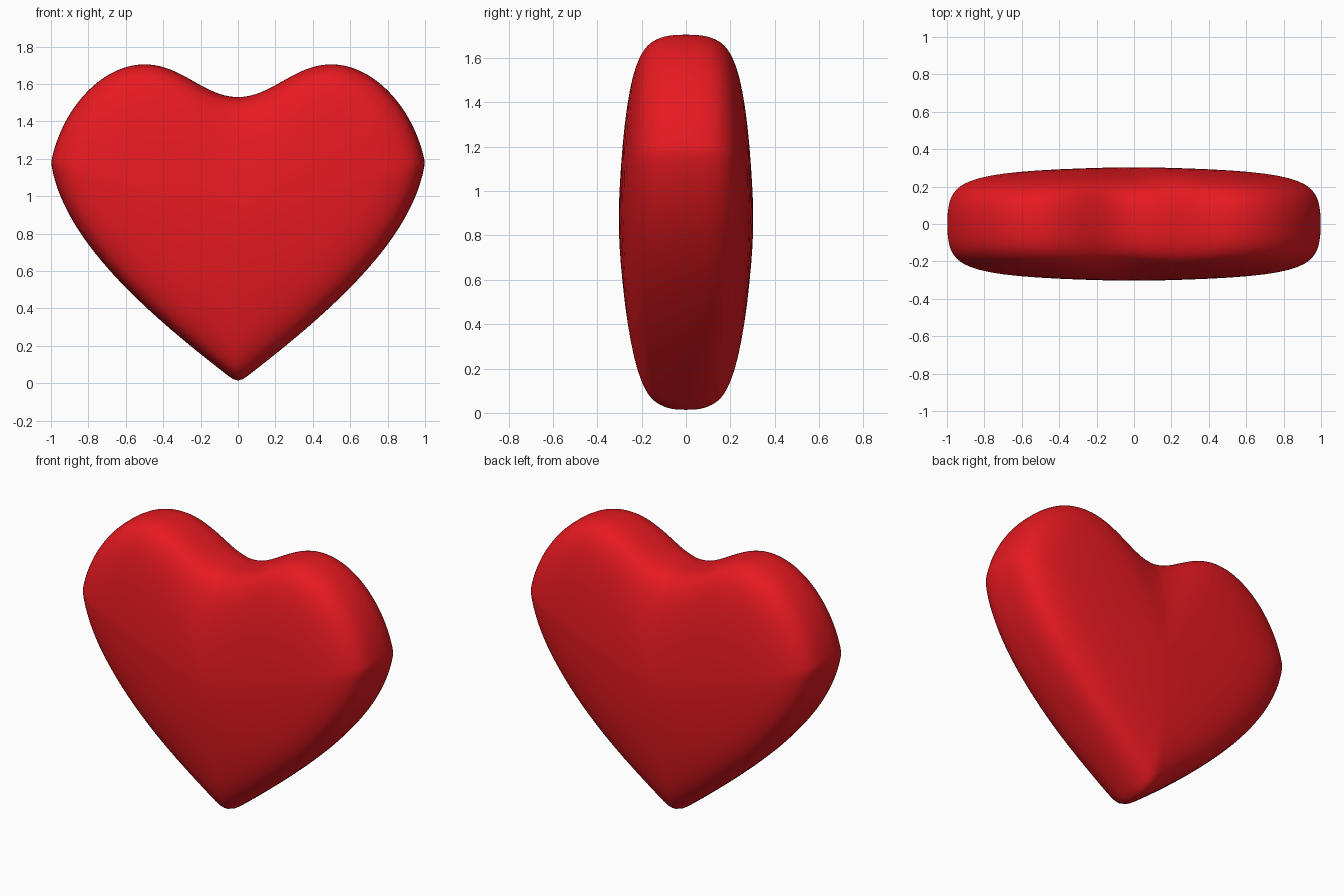
import bpy
import bmesh
from mathutils import Vector
from mathutils.geometry import interpolate_bezier

if "Cube" in bpy.data.objects:
    bpy.data.objects.remove(bpy.data.objects["Cube"])

CZ = 0.87   # height of the heart's centre
STEPS = 28  # points per curve segment

# Right half of the outline as bezier segments (x, z): knot, handle, handle, knot
segments = [
    [(0, 0.0), (0.52, 0.395), (0.94, 0.78), (1.0, 1.18)],
    [(1.0, 1.18), (0.94, 1.48), (0.72, 1.705), (0.5, 1.705)],
    [(0.5, 1.705), (0.3, 1.705), (0.18, 1.53), (0, 1.53)],
]
half = []
for seg in segments:
    half += interpolate_bezier(*[Vector(p) for p in seg], STEPS + 1)[:-1]
half.append(Vector((0, 1.53)))
outline = half + [Vector((-p.x, p.y)) for p in reversed(half[1:-1])]

# Cross-section from rim to middle: scale, half depth at tip/top, half depth at sides
section = [
    (1.0, 0.0, 0.0), (1.0, 0.045, 0.06), (0.99, 0.085, 0.125),
    (0.975, 0.115, 0.16), (0.95, 0.15, 0.195), (0.9, 0.182, 0.23),
    (0.8, 0.218, 0.26), (0.65, 0.248, 0.28), (0.45, 0.276, 0.293),
    (0.2, 0.297, 0.301), (0.08, 0.302, 0.303),
]

bm = bmesh.new()


def ring(s, d_end, d_side, sign):
    """Scaled outline that grows rounder towards the middle."""
    verts = []
    for p in outline:
        v = p - Vector((0, CZ))
        v = s * v.lerp(v.normalized() * 0.86, 0.8 * (1 - s))
        w = abs(p.x)
        verts.append(bm.verts.new((v.x, sign * (d_end + (d_side - d_end) * w), CZ + v.y)))
    return verts


# Front and back shells share the rim ring
rim = ring(*section[0], 1)
n = len(outline)
for sign in (-1, 1):
    prev = rim
    for row in section[1:]:
        cur = ring(*row, sign)
        for i in range(n):
            j = (i + 1) % n
            bm.faces.new((prev[i], prev[j], cur[j], cur[i]))
        prev = cur
    mid = bm.verts.new((0, sign * 0.303, CZ))
    for i in range(n):
        bm.faces.new((prev[i], prev[(i + 1) % n], mid))

bmesh.ops.recalc_face_normals(bm, faces=bm.faces[:])
for f in bm.faces:
    f.smooth = True
mesh = bpy.data.meshes.new("heart")
bm.to_mesh(mesh)
bm.free()

heart = bpy.data.objects.new("heart", mesh)
bpy.context.collection.objects.link(heart)
sub = heart.modifiers.new("smooth", 'SUBSURF')
sub.levels = sub.render_levels = 1

red = bpy.data.materials.new("red")
red.diffuse_color = (0.8, 0.01, 0.015, 1)
red.use_nodes = True
red.node_tree.nodes["Principled BSDF"].inputs["Base Color"].default_value = red.diffuse_color
mesh.materials.append(red)
